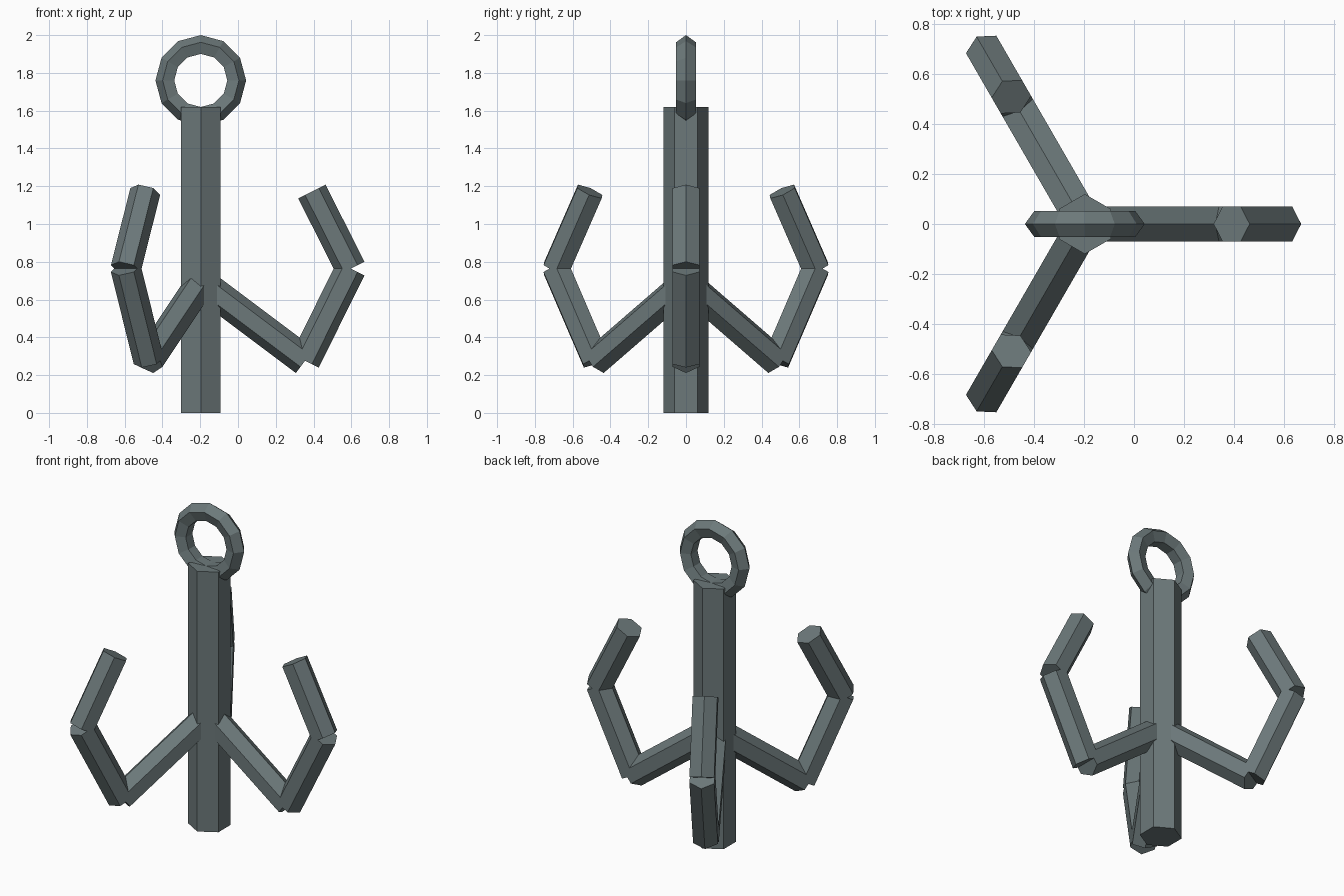
import bpy, bmesh
from math import cos, sin, pi, radians
from mathutils import Vector, Matrix

cube = bpy.data.objects.get("Cube")
if cube:
    bpy.data.objects.remove(cube, do_unlink=True)

iron = bpy.data.materials.new("grey_green_iron")
iron.use_nodes = True
colour = (0.15, 0.19, 0.195, 1)
iron.diffuse_color = colour
iron.node_tree.nodes["Principled BSDF"].inputs["Base Color"].default_value = colour

CENTRE = Vector((-0.197, 0, 0))  # shaft axis


def add_object(name, bm):
    bmesh.ops.recalc_face_normals(bm, faces=bm.faces)
    mesh = bpy.data.meshes.new(name)
    bm.to_mesh(mesh)
    bm.free()
    mesh.materials.append(iron)
    obj = bpy.data.objects.new(name, mesh)
    bpy.context.collection.objects.link(obj)
    return obj


def hex_bar(bm, start, end, radius, side):
    """Capped six-sided bar; one pair of flats faces along +-side."""
    axis = (end - start).normalized()
    up = side.cross(axis)
    rings = []
    for p in (start, end):
        rings.append([bm.verts.new(p + radius * (cos(i * pi / 3) * up + sin(i * pi / 3) * side))
                      for i in range(6)])
    bm.faces.new(rings[0])
    bm.faces.new(rings[1])
    for i in range(6):
        j = (i + 1) % 6
        bm.faces.new((rings[0][i], rings[0][j], rings[1][j], rings[1][i]))


# Central shaft
bm = bmesh.new()
hex_bar(bm, CENTRE, CENTRE + Vector((0, 0, 1.62)), 0.12, Vector((1, 0, 0)))
add_object("shaft", bm)

# Top ring: five-sided section swept through twelve steps
bm = bmesh.new()
STEPS, SIDES, MAJOR, MINOR = 12, 5, 0.185, 0.055
hub = CENTRE + Vector((0, 0, 1.76))
loops = []
for i in range(STEPS):
    a = 2 * pi * i / STEPS
    out = Vector((sin(a), 0, cos(a)))
    loop = []
    for k in range(SIDES):
        t = 2 * pi * k / SIDES
        loop.append(bm.verts.new(hub + out * (MAJOR + MINOR * cos(t)) + Vector((0, MINOR * sin(t), 0))))
    loops.append(loop)
for i in range(STEPS):
    a, b = loops[i], loops[(i + 1) % STEPS]
    for k in range(SIDES):
        n = (k + 1) % SIDES
        bm.faces.new((a[k], a[n], b[n], b[k]))
add_object("ring", bm)

# Three hooked arms, each of three straight bars (distance from shaft, height)
path = [(0, 0.69), (0.552, 0.276), (0.794, 0.764), (0.588, 1.172)]
points = [Vector((u, 0, z)) for u, z in path]
for name, angle in (("left_arm", 0), ("back_arm", 120), ("front_arm", 240)):
    bm = bmesh.new()
    for start, end in zip(points, points[1:]):
        hex_bar(bm, start, end, 0.081, Vector((0, 1, 0)))
    bm.transform(Matrix.Translation(CENTRE) @ Matrix.Rotation(radians(angle), 4, "Z"))
    add_object(name, bm)
